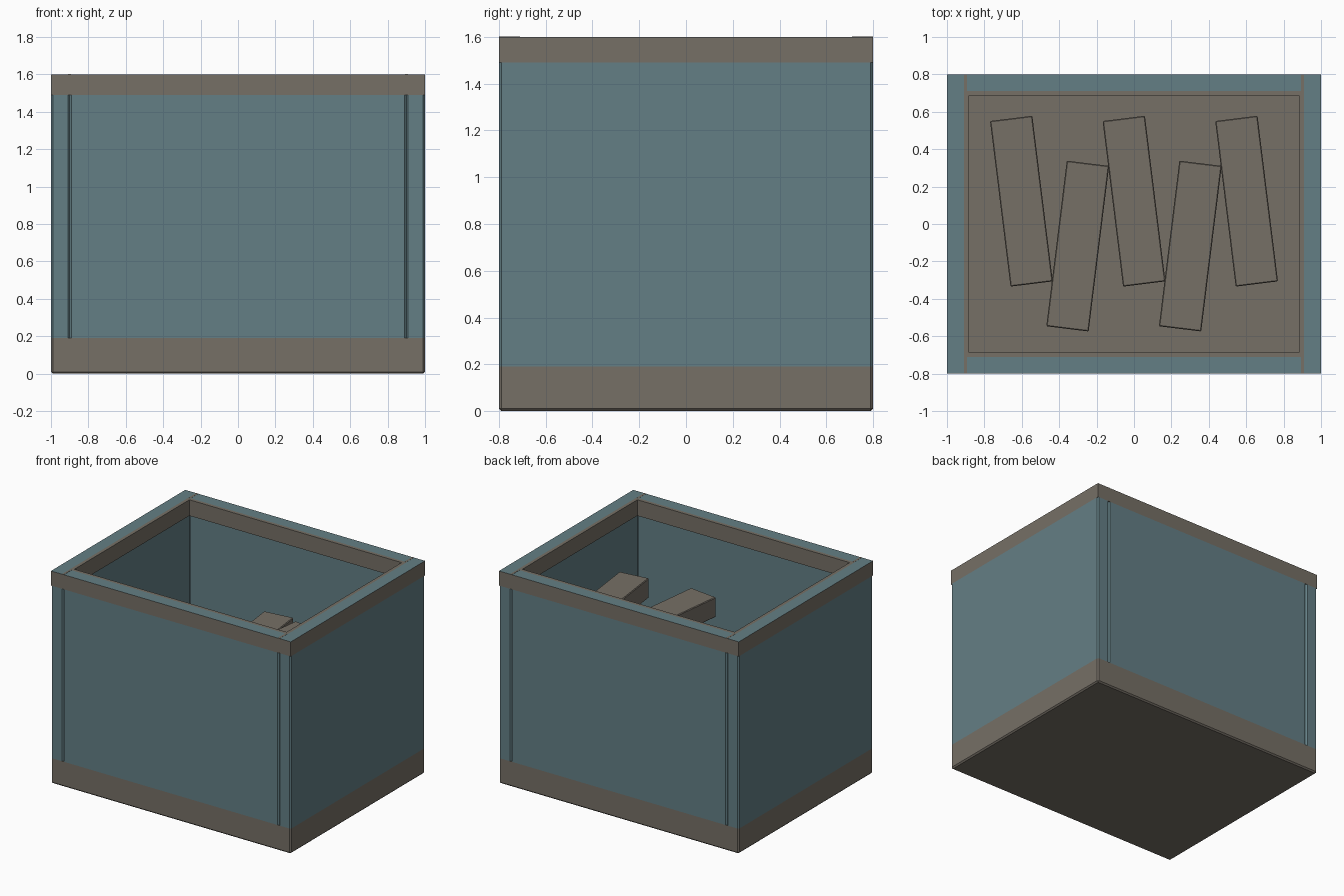
import bpy, bmesh, math
from mathutils import Matrix

if "Cube" in bpy.data.objects:
    bpy.data.objects.remove(bpy.data.objects["Cube"])


def material(name, rgb):
    m = bpy.data.materials.new(name)
    m.diffuse_color = (*rgb, 1)
    m.use_nodes = True
    m.node_tree.nodes["Principled BSDF"].inputs["Base Color"].default_value = m.diffuse_color
    return m


BROWN = material("warm grey brown", (0.180, 0.160, 0.133))
TEAL = material("dull teal", (0.127, 0.212, 0.235))


def finish(bm, name, mats):
    bmesh.ops.recalc_face_normals(bm, faces=bm.faces[:])
    me = bpy.data.meshes.new(name)
    bm.to_mesh(me)
    bm.free()
    for m in mats:
        me.materials.append(m)
    ob = bpy.data.objects.new(name, me)
    bpy.context.collection.objects.link(ob)
    return ob


def box(name, lo, hi, mat, bevel=0.0, pick=lambda a, b: True, yaw=0.0):
    """Box between two corners; edges chosen by pick() are chamfered."""
    size = [h - l for l, h in zip(lo, hi)]
    mid = [(l + h) / 2 for l, h in zip(lo, hi)]
    bm = bmesh.new()
    bmesh.ops.create_cube(bm, size=1, matrix=Matrix.Diagonal((*size, 1)))
    if bevel:
        edges = [e for e in bm.edges if pick(e.verts[0].co, e.verts[1].co)]
        bmesh.ops.bevel(bm, geom=edges, offset=bevel, segments=1, affect='EDGES')
    bm.transform(Matrix.Translation(mid) @ Matrix.Rotation(yaw, 4, 'Z'))
    return finish(bm, name, [mat])


def vertical(a, b):
    return abs(a.z - b.z) > 0.01


B = 0.01

# solid base slab, chamfered at the bottom and corners
box("base", (-1, -0.8, 0), (1, 0.8, 0.19), BROWN, B,
    lambda a, b: vertical(a, b) or a.z + b.z < 0)

# walls: the chamfers meet as thin grooves on front and back
for s, side in ((-1, "left"), (1, "right")):
    x0, x1 = sorted((0.9 * s, 1.0 * s))
    box(side + "_wall", (x0, -0.8, 0.19), (x1, 0.8, 1.49), TEAL, B, vertical)
for s, side in ((-1, "front"), (1, "back")):
    y0, y1 = sorted((0.7 * s, 0.8 * s))
    box(side + "_wall", (-0.9, y0, 0.19), (0.9, y1, 1.49), TEAL, B, vertical)

# top rim: closed ring profile, teal on top with a brown inner border
profile = [(0.0, 1.49), (0.0, 1.6), (0.09, 1.6), (0.115, 1.6),
           (0.115, 1.48), (0.095, 1.48), (0.095, 1.49)]
bm = bmesh.new()
rings = [[bm.verts.new((sx * (1 - d), sy * (0.8 - d), z))
          for sx, sy in ((-1, -1), (1, -1), (1, 1), (-1, 1))] for d, z in profile]
for i, ring in enumerate(rings):
    nxt = rings[(i + 1) % len(rings)]
    for k in range(4):
        j = (k + 1) % 4
        f = bm.faces.new((ring[k], ring[j], nxt[j], nxt[k]))
        f.material_index = 1 if i == 1 else 0
finish(bm, "top_rim", [BROWN, TEAL])

# brown joint lines across the top of the rim
for sx in (-1, 1):
    for sy in (-1, 1):
        y0, y1 = sorted((0.71 * sy, 0.8 * sy))
        box("rim_joint", (sx * 0.9 - 0.008, y0, 1.599),
            (sx * 0.9 + 0.008, y1, 1.601), BROWN)

# five blocks rising in steps, turned alternately
for i in range(5):
    s = 1 if i % 2 == 0 else -1
    x, y, top = (i - 2) * 0.301, 0.122 * s - (0.0 if s > 0 else -0.004), 1.005 + (i - 2) * 0.115
    box("block_%d" % (i + 1), (x - 0.114, y - 0.446, top - 0.15),
        (x + 0.114, y + 0.446, top), BROWN, 0.005, yaw=0.123 * s)
